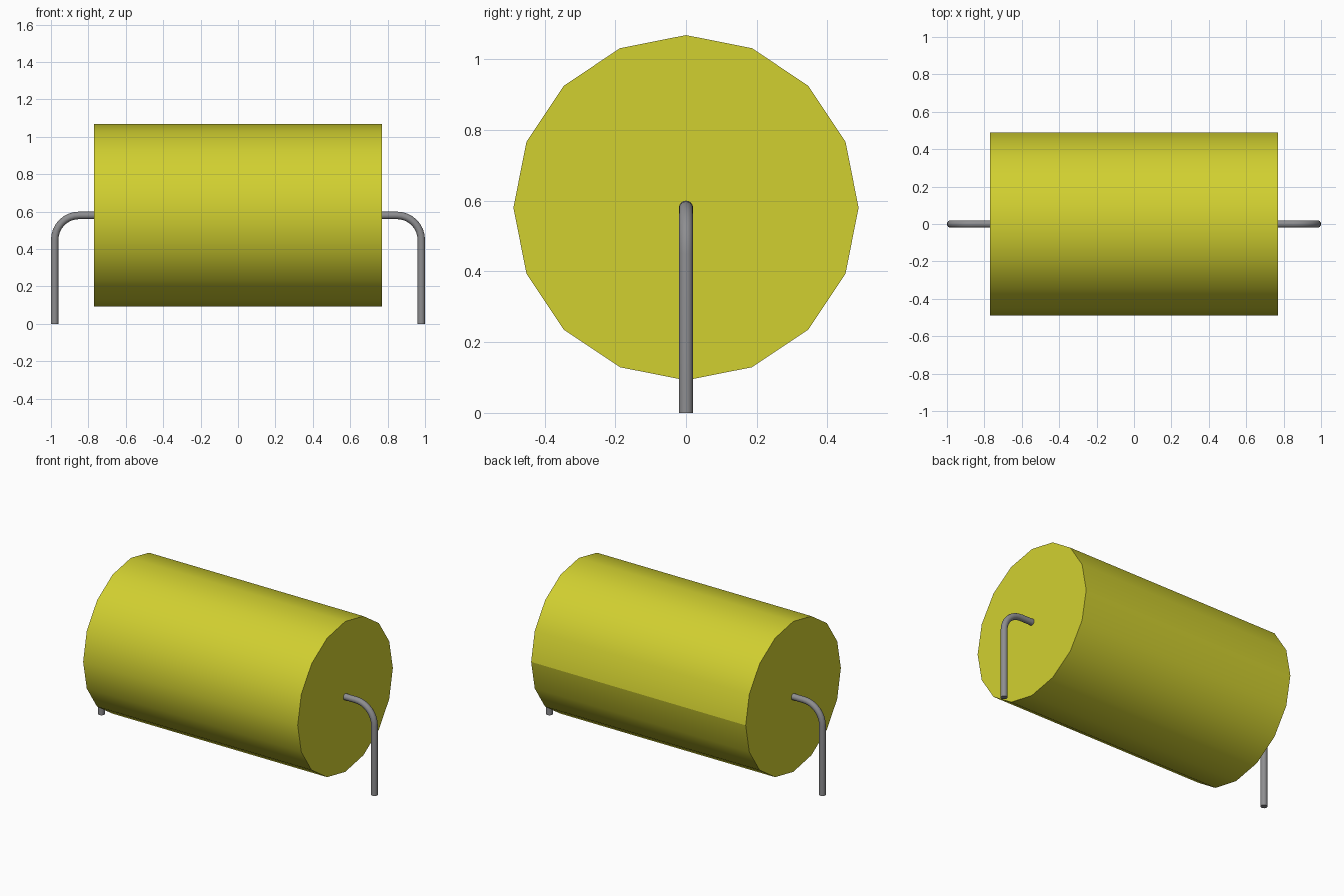
import bpy, math
from mathutils import Vector

cube = bpy.data.objects.get("Cube")
if cube:
    bpy.data.objects.remove(cube, do_unlink=True)

AXIS_Z = 0.58      # height of the body axis
BODY_R = 0.488
BODY_HALF = 0.77
WIRE_R = 0.02
LEG_X = 0.98       # centre line of the vertical leads
BEND_R = 0.13


def material(name, rgb):
    mat = bpy.data.materials.new(name)
    mat.use_nodes = True
    mat.diffuse_color = (*rgb, 1)
    mat.node_tree.nodes["Principled BSDF"].inputs["Base Color"].default_value = (*rgb, 1)
    return mat


yellow = material("yellow coating", (0.64, 0.63, 0.03))
grey = material("grey metal", (0.27, 0.27, 0.28))


def smooth(obj):
    bpy.ops.object.select_all(action='DESELECT')
    obj.select_set(True)
    bpy.context.view_layer.objects.active = obj
    bpy.ops.object.shade_smooth_by_angle(angle=math.radians(40))


# Body: sixteen-sided cylinder lying along x
bpy.ops.mesh.primitive_cylinder_add(vertices=16, radius=BODY_R, depth=2 * BODY_HALF)
body = bpy.context.object
body.name = "body"
for v in body.data.vertices:
    x, y, z = v.co
    v.co = (z, x, y + AXIS_Z)
body.data.materials.append(yellow)
smooth(body)

# Shading seam along the back of the body
for e in body.data.edges:
    a, b = (body.data.vertices[i].co for i in e.vertices)
    if min(a.y, b.y) > BODY_R - 0.01:
        e.use_edge_sharp = True


# Bent wire leads: a round section swept along straight, arc, straight
def lead(name, side):
    path = [(BODY_HALF - 0.02, AXIS_Z)]
    for i in range(9):
        t = math.pi / 2 * (1 - i / 8)
        path.append((LEG_X - BEND_R + BEND_R * math.cos(t),
                     AXIS_Z - BEND_R + BEND_R * math.sin(t)))
    path.append((LEG_X, 0))
    n = 16
    verts, faces = [], []
    for i, (x, z) in enumerate(path):
        p, q = path[max(i - 1, 0)], path[min(i + 1, len(path) - 1)]
        tangent = Vector((q[0] - p[0], 0, q[1] - p[1])).normalized()
        if i == 1:
            tangent = Vector((1, 0, 0))
        if i == len(path) - 2:
            tangent = Vector((0, 0, -1))
        normal = Vector((-tangent.z, 0, tangent.x))
        for k in range(n):
            a = 2 * math.pi * k / n
            offset = normal * math.cos(a) + Vector((0, 1, 0)) * math.sin(a)
            co = Vector((x, 0, z)) + offset * WIRE_R
            verts.append((side * co.x, co.y, co.z))
    for i in range(len(path) - 1):
        for k in range(n):
            j = (k + 1) % n
            f = [i * n + k, i * n + j, (i + 1) * n + j, (i + 1) * n + k]
            faces.append(f if side < 0 else f[::-1])
    last = (len(path) - 1) * n
    start, end = list(range(n)), list(range(last, last + n))
    faces += [start[::-1], end] if side < 0 else [start, end[::-1]]
    mesh = bpy.data.meshes.new(name)
    mesh.from_pydata(verts, [], faces)
    mesh.materials.append(grey)
    obj = bpy.data.objects.new(name, mesh)
    bpy.context.collection.objects.link(obj)
    smooth(obj)


lead("left_lead", 1)
lead("right_lead", -1)
